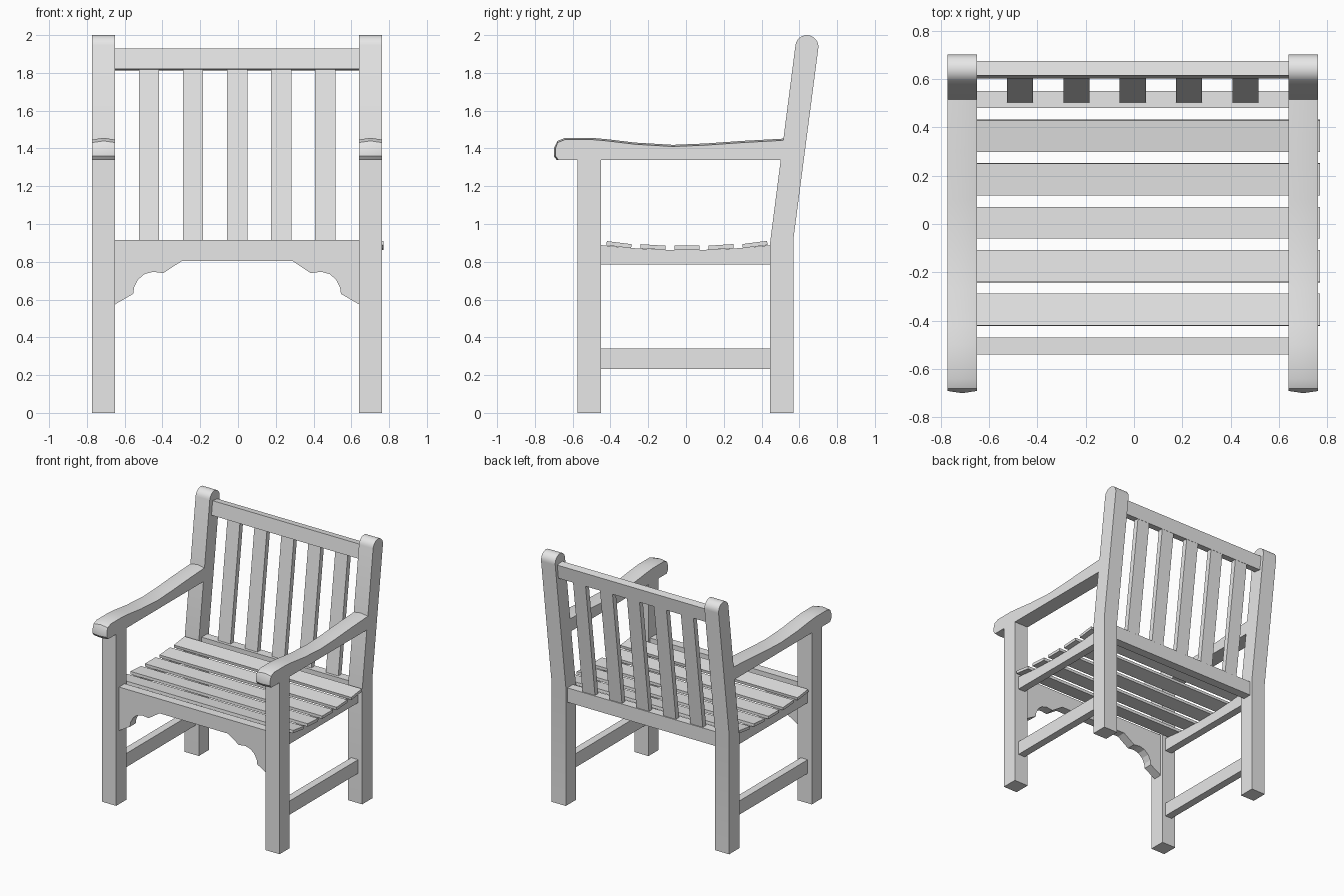
import bpy, bmesh
from math import sin, cos, pi, atan
from mathutils import Matrix, Vector

default = bpy.data.objects.get("Cube")
if default:
    bpy.data.objects.remove(default, do_unlink=True)

wood = bpy.data.materials.new("grey_wood")
wood.use_nodes = True
GREY = (0.8, 0.8, 0.8, 1)
wood.diffuse_color = GREY
wood.node_tree.nodes["Principled BSDF"].inputs["Base Color"].default_value = GREY

MID = -0.005                  # centre plane of the frame
OUTER, INNER = 0.767, 0.645   # outer and inner faces of the posts
LEAN = 0.13                   # backward slope of the back


def finish(name, bm, smooth=False):
    bmesh.ops.recalc_face_normals(bm, faces=bm.faces)
    mesh = bpy.data.meshes.new(name)
    bm.to_mesh(mesh)
    bm.free()
    mesh.materials.append(wood)
    obj = bpy.data.objects.new(name, mesh)
    bpy.context.collection.objects.link(obj)
    if smooth:
        bpy.ops.object.select_all(action='DESELECT')
        obj.select_set(True)
        bpy.context.view_layer.objects.active = obj
        bpy.ops.object.shade_smooth_by_angle(angle=pi / 6)


def loft(name, sections, smooth=False):
    """Skin a list of matching outlines and cap both ends."""
    bm = bmesh.new()
    rings = [[bm.verts.new(p) for p in s] for s in sections]
    for a, b in zip(rings, rings[1:]):
        for i in range(len(a)):
            j = (i + 1) % len(a)
            bm.faces.new((a[i], a[j], b[j], b[i]))
    bm.faces.new(rings[0])
    bm.faces.new(rings[-1])
    finish(name, bm, smooth)


def side_profile(name, outline, x0, x1, smooth=False):
    loft(name, [[(x, y, z) for y, z in outline] for x in (x0, x1)], smooth)


def box(name, x, y, z, tilt=0):
    """Box from ranges, turned about its own x axis."""
    size = Vector((x[1] - x[0], y[1] - y[0], z[1] - z[0]))
    centre = Vector((sum(x), sum(y), sum(z))) / 2
    bm = bmesh.new()
    bmesh.ops.create_cube(bm, size=1, matrix=Matrix.Translation(centre)
                          @ Matrix.Rotation(tilt, 4, 'X') @ Matrix.Diagonal(size).to_4x4())
    finish(name, bm)


# Outlines of the side parts
round_top = [(0.64 + 0.061 * cos(a), 1.939 + 0.061 * sin(a))
             for a in (-0.13 + pi * i / 12 for i in range(13))]
post_outline = [(0.445, 0), (0.57, 0), (0.57, 0.93)] + round_top + [(0.445, 0.9)]

arm_top = [(0.518, 1.452), (0.3, 1.44), (0.1, 1.426), (-0.07, 1.419), (-0.27, 1.431),
           (-0.42, 1.449), (-0.5, 1.456), (-0.64, 1.456), (-0.68, 1.44)]
arm_nose = [(-0.70, 1.4), (-0.70, 1.36), (-0.685, 1.34)]


def arm_section(x, drop):
    top = [(x, y, z - drop) for y, z in arm_top]
    nose = [(x, y + drop, z) for y, z in arm_nose]
    return [(x, 0.502, 1.34)] + top + nose


seat_y = [-0.45 + 0.9 * i / 12 for i in range(13)]
seat_rail_outline = [(0.45, 0.785), (-0.45, 0.785)] + [(y, 0.862 + 0.13 * y * y) for y in seat_y]

# Posts, arms and side rails, on both sides
for side, label in ((1, "left"), (-1, "right")):
    inner, outer = MID + side * INNER, MID + side * OUTER
    x_range = sorted((inner, outer))
    box(label + "_front_leg", x_range, (-0.575, -0.45), (0, 1.34))
    side_profile(label + "_back_post", post_outline, *x_range, smooth=True)
    loft(label + "_armrest", [arm_section(inner, 0.009), arm_section((inner + outer) / 2, 0),
                              arm_section(outer, 0.009)], smooth=True)
    rail_x = sorted((outer - side * 0.035, outer - side * 0.095))
    side_profile(label + "_seat_rail", seat_rail_outline, *rail_x)
    box(label + "_stretcher", rail_x, (-0.45, 0.445), (0.233, 0.34))

# Front apron with shaped corner brackets
half = [(INNER, 0.575), (0.55, 0.63), (0.545, 0.665), (0.525, 0.705), (0.49, 0.735),
        (0.445, 0.747), (0.39, 0.74), (0.295, 0.803)]
apron = half + [(-x, z) for x, z in reversed(half)] + [(-INNER, 0.915), (INNER, 0.915)]
loft("front_apron", [[(MID + x, y, z) for x, z in apron] for y in (-0.54, -0.47)])

# Cross rails at the back
across = (MID - INNER, MID + INNER)
box("back_seat_rail", across, (0.48, 0.55), (0.803, 0.915))
box("top_rail", across, (0.608, 0.668), (1.817, 1.926), -atan(LEAN))

# Upright back slats
for i in range(5):
    x = MID + (i - 2) * 0.233
    outline = [(0.5, 0.9), (0.54, 0.9), (0.54 + LEAN * 0.93, 1.83), (0.5 + LEAN * 0.93, 1.83)]
    side_profile("back_slat_%d" % (i + 1), outline, x - 0.054, x + 0.054)

# Seat slats follow a shallow dish
for i in range(5):
    y = 0.005 + (i - 2) * 0.18
    top = 0.885 + 0.13 * y * y
    box("seat_slat_%d" % (i + 1), (-0.762, 0.77), (y - 0.066, y + 0.066),
        (top - 0.022, top), atan(0.36 * y))
